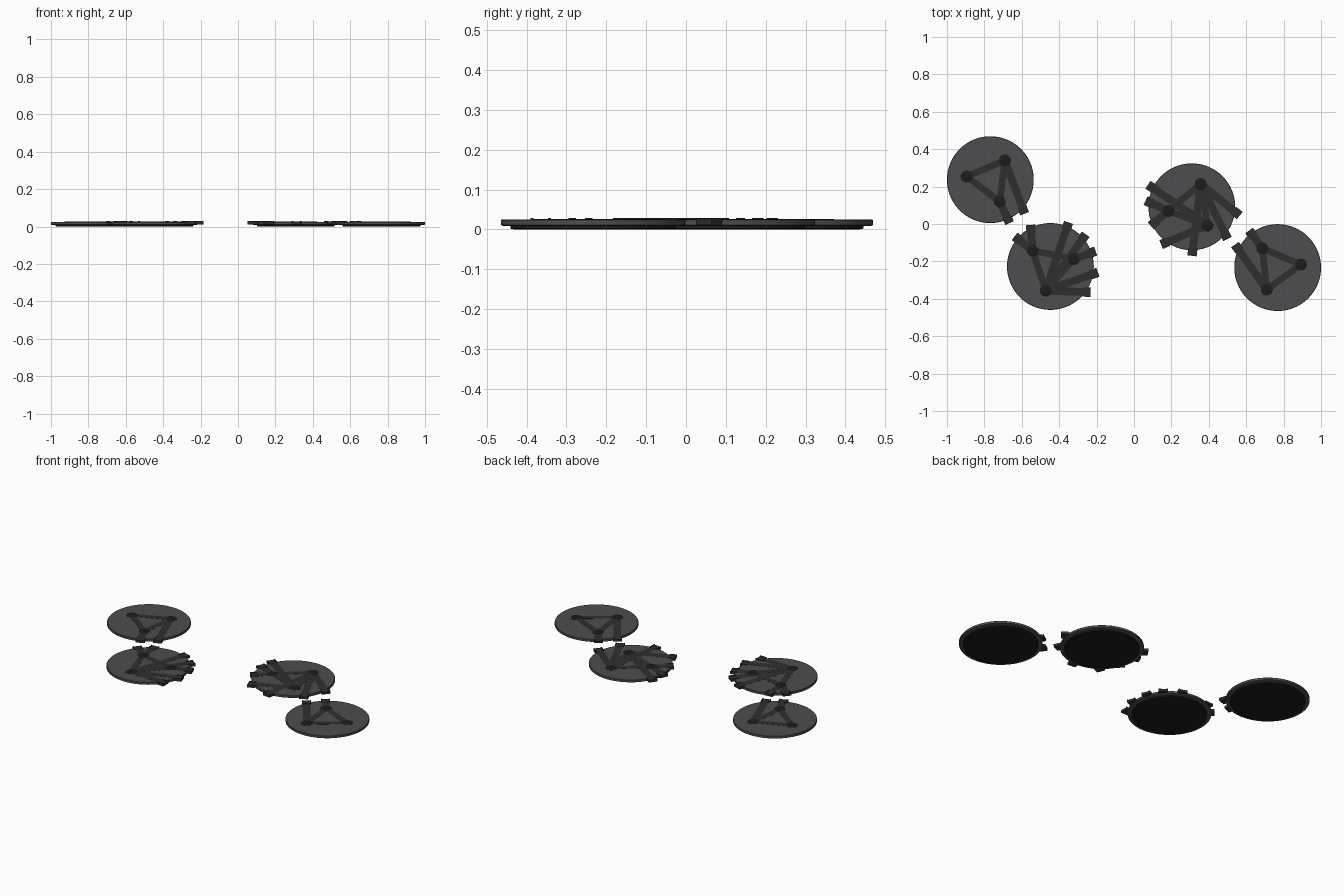
import bpy, bmesh, math
from mathutils import Vector, Matrix

if "Cube" in bpy.data.objects:
    bpy.data.objects.remove(bpy.data.objects["Cube"])

R = 0.232          # disc radius
TOP = 0.025        # height of the disc face
W = 0.046          # strip width


def material(name, v):
    m = bpy.data.materials.new(name)
    m.diffuse_color = (v, v, v * 1.05, 1)
    m.use_nodes = True
    m.node_tree.nodes["Principled BSDF"].inputs["Base Color"].default_value = m.diffuse_color
    return m


DISC = material("dark_grey", 0.075)
STRIP = material("charcoal", 0.028)
BLACK = material("near_black", 0.012)


def finish(name, bm, mat, smooth=False):
    bmesh.ops.recalc_face_normals(bm, faces=bm.faces)
    me = bpy.data.meshes.new(name)
    bm.to_mesh(me)
    bm.free()
    me.materials.append(mat)
    ob = bpy.data.objects.new(name, me)
    bpy.context.collection.objects.link(ob)
    if smooth:
        bpy.ops.object.select_all(action='DESELECT')
        bpy.context.view_layer.objects.active = ob
        ob.select_set(True)
        bpy.ops.object.shade_smooth_by_angle(angle=math.radians(30))
    return ob


def lathe(name, profile, centre, mat, n=96):
    bm = bmesh.new()
    rings = [[bm.verts.new((centre[0] + r * math.cos(2 * math.pi * i / n),
                            centre[1] + r * math.sin(2 * math.pi * i / n), z))
              for i in range(n)] for r, z in profile]
    for a, b in zip(rings, rings[1:]):
        for i in range(n):
            j = (i + 1) % n
            bm.faces.new((a[i], a[j], b[j], b[i]))
    bm.faces.new(rings[0][::-1])
    bm.faces.new(rings[-1])
    return finish(name, bm, mat, True)


def add_bar(bm, a, b, width, z0, z1, side=0.0):
    # box running from a to b, optionally shifted sideways
    a, b = Vector(a), Vector(b)
    d = b - a
    mid = (a + b) / 2 + Vector((-d.y, d.x)).normalized() * side
    mat = (Matrix.Translation((mid.x, mid.y, (z0 + z1) / 2))
           @ Matrix.Rotation(math.atan2(d.y, d.x), 4, 'Z')
           @ Matrix.Diagonal((d.length, width, z1 - z0, 1)))
    bmesh.ops.create_cube(bm, size=1, matrix=mat)


# each plate: centre, three studs, links as (stud index, tab tip)
PLATES = [
    ((-0.768, 0.237), [(-0.895, 0.254), (-0.69, 0.34), (-0.718, 0.12)],
     [(1, (-0.585, 0.055)), (2, (-0.665, 0.005))]),
    ((-0.447, -0.227), [(-0.542, -0.142), (-0.322, -0.187), (-0.472, -0.356)],
     [(0, (-0.638, -0.066)), (0, (-0.553, -0.005)), (2, (-0.35, 0.008)),
      (2, (-0.258, -0.055)), (1, (-0.205, -0.145)), (2, (-0.193, -0.258)),
      (2, (-0.232, -0.365))]),
    ((0.309, 0.092), [(0.357, 0.214), (0.183, 0.07), (0.393, -0.008)],
     [(2, (0.075, 0.21)), (1, (0.062, 0.125)), (1, (0.09, -0.01)),
      (2, (0.145, -0.11)), (0, (0.31, -0.17)), (0, (0.5, -0.08)),
      (0, (0.565, 0.045))]),
    ((0.768, -0.233), [(0.686, -0.13), (0.892, -0.217), (0.71, -0.35)],
     [(0, (0.615, -0.035)), (2, (0.54, -0.11))]),
]

for k, (c, studs, links) in enumerate(PLATES, 1):
    # foot and overhanging disc
    lathe(f"foot_{k}", [(0.198, 0), (0.208, 0.002), (0.208, 0.012)], c, BLACK)
    lathe(f"disc_{k}", [(0.228, 0.009), (R, 0.011), (R, 0.023), (0.230, TOP)], c, DISC)

    # inlaid triangle and strips out to the rim
    bm = bmesh.new()
    for i in range(3):
        add_bar(bm, studs[i], studs[(i + 1) % 3], 0.036, 0.02, TOP + 0.0006)
    for s, tip in links:
        add_bar(bm, studs[s], tip, W - 0.004, 0.02, TOP + 0.0004)
    finish(f"strips_{k}", bm, STRIP)

    # connector tabs with raised side lips
    bm = bmesh.new()
    for s, tip in links:
        t = Vector(tip)
        back = t - (t - Vector(studs[s])).normalized() * 0.042
        add_bar(bm, back, t, W, 0.012, TOP + 0.001)
        for side in (-1, 1):
            add_bar(bm, back, t, 0.006, 0.012, TOP + 0.0035, side * (W / 2 - 0.001))
    finish(f"tabs_{k}", bm, STRIP)

    # studs
    for i, p in enumerate(studs, 1):
        lathe(f"stud_{k}_{i}", [(0.032, 0.02), (0.032, TOP + 0.0008), (0.031, TOP + 0.0012)],
              p, BLACK, 32)
